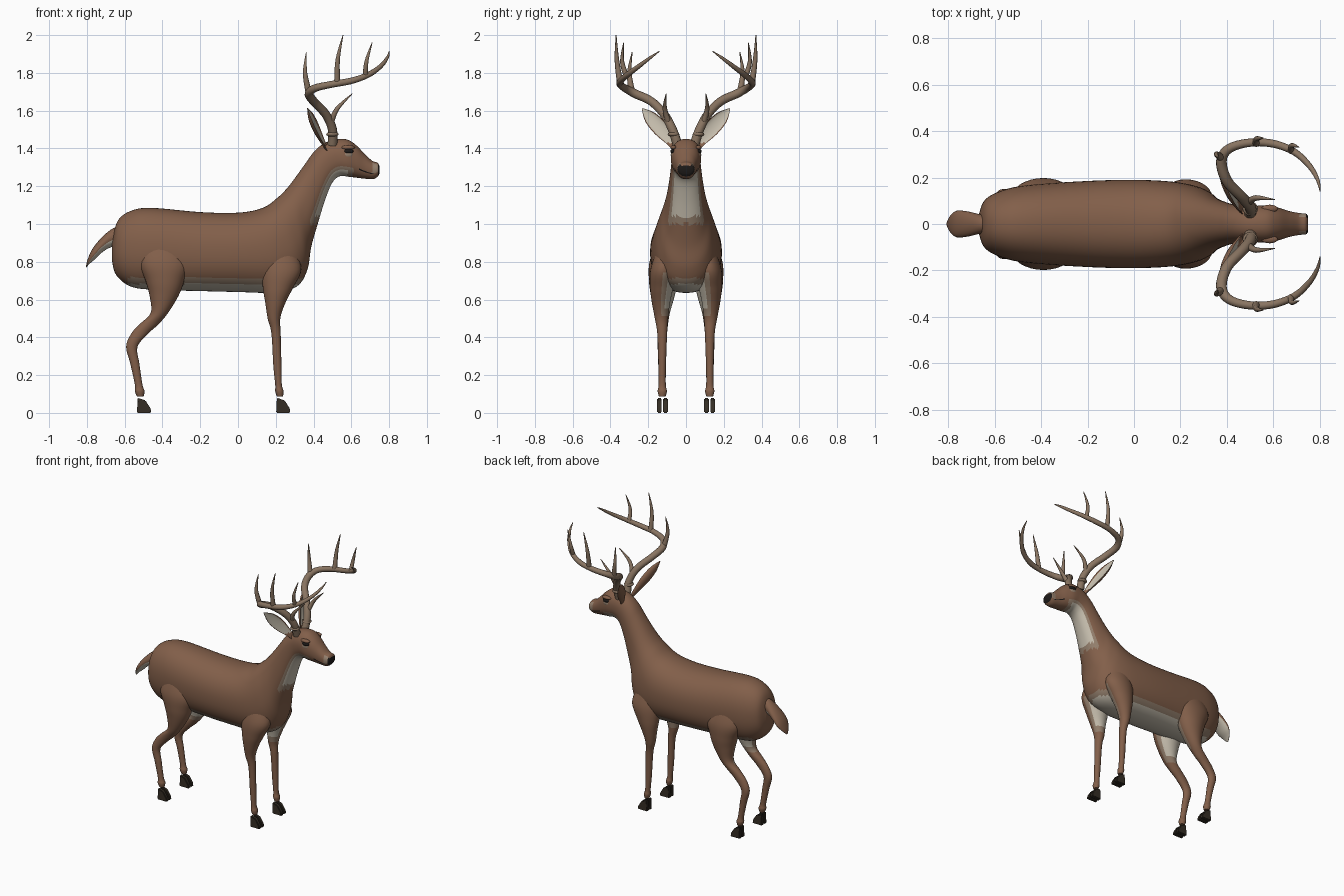
import bpy
import bmesh
from math import sin, cos, pi, radians, copysign
from mathutils import Vector

default_cube = bpy.data.objects.get("Cube")
if default_cube:
    bpy.data.objects.remove(default_cube)

# Flat colours
PALETTE = {
    "coat_brown": (0.225, 0.115, 0.068),
    "fur_white": (0.55, 0.50, 0.41),
    "fur_tan": (0.29, 0.21, 0.15),
    "antler_bone": (0.25, 0.175, 0.12),
    "hoof_dark": (0.035, 0.027, 0.018),
    "nose_black": (0.012, 0.01, 0.009),
}
MATERIALS = []
for label, rgb in PALETTE.items():
    material = bpy.data.materials.new(label)
    material.use_nodes = True
    material.diffuse_color = (*rgb, 1)
    material.node_tree.nodes["Principled BSDF"].inputs["Base Color"].default_value = (*rgb, 1)
    MATERIALS.append(material)
BROWN, WHITE, TAN, BONE, HOOF, BLACK = range(len(MATERIALS))


def finish(bm, name, sharp_angle=50):
    """Turn a bmesh into a smooth-shaded object carrying the palette."""
    bmesh.ops.recalc_face_normals(bm, faces=bm.faces)
    mesh = bpy.data.meshes.new(name)
    bm.to_mesh(mesh)
    bm.free()
    for material in MATERIALS:
        mesh.materials.append(material)
    mesh.shade_smooth()
    mesh.set_sharp_from_angle(angle=radians(sharp_angle))
    obj = bpy.data.objects.new(name, mesh)
    bpy.context.collection.objects.link(obj)
    return obj


def refine(rows, steps):
    """Catmull-Rom interpolation through rows of numbers."""
    rows = [Vector(row) for row in rows]
    last = len(rows) - 1
    result = []
    for i in range(last):
        a, b, c, d = rows[max(i - 1, 0)], rows[i], rows[i + 1], rows[min(i + 2, last)]
        for k in range(steps):
            t = k / steps
            result.append(b + (c - a) * (t / 2)
                          + (a * 2 - b * 5 + c * 4 - d) * (t * t / 2)
                          + (b * 3 - a - c * 3 + d) * (t ** 3 / 2))
    return result + [rows[last]]


def loft(name, sections, rule, sides=24, power=1.0, cupped=False):
    """Skin rings of (centre, side axis, up axis); rule(centre, across, up) picks the colour."""
    bm = bmesh.new()

    def bend(value):
        return copysign(abs(value) ** power, value)

    rings = []
    for centre, side, up in sections:
        ring = []
        for k in range(sides):
            angle = 2 * pi * k / sides
            rise = bend(sin(angle))
            if cupped and rise > 0:
                rise *= -0.5
            ring.append(bm.verts.new(centre + side * bend(cos(angle)) + up * rise))
        rings.append(ring)
    for low, high in zip(rings, rings[1:]):
        for k in range(sides):
            n = (k + 1) % sides
            face = bm.faces.new((low[k], low[n], high[n], high[k]))
            angle = 2 * pi * (k + 0.5) / sides
            face.material_index = rule(face.calc_center_median(), cos(angle), sin(angle))
    for ring in (rings[0], rings[-1]):
        cap = bm.faces.new(ring)
        cap.material_index = rule(cap.calc_center_median(), 0, 0)
    return finish(bm, name)


def profile_loft(name, rows, rule, steps=6, **options):
    """Rows are top x, top z, bottom x, bottom z, half width."""
    sections = []
    for tx, tz, bx, bz, w in refine(rows, steps):
        top, bottom = Vector((tx, 0, tz)), Vector((bx, 0, bz))
        sections.append(((top + bottom) / 2, Vector((0, w, 0)), (top - bottom) / 2))
    return loft(name, sections, rule, **options)


def tube(name, rows, rule, mirror, facing=(1, 0, 0), flat=1.0, steps=5, **options):
    """Rows are x, y, z, radius along a path."""
    rows = [Vector(row) for row in refine(rows, steps)]
    points = [Vector((r[0], r[1] * mirror, r[2])) for r in rows]
    sections = []
    for i, point in enumerate(points):
        along = (points[min(i + 1, len(points) - 1)] - points[max(i - 1, 0)]).normalized()
        side = along.cross(Vector(facing)).normalized()
        up = side.cross(along)
        sections.append((point, side * rows[i][3], up * rows[i][3] * flat))
    return loft(name, sections, rule, **options)


def ellipsoid(name, centre, radii, colour):
    bm = bmesh.new()
    bmesh.ops.create_uvsphere(bm, u_segments=16, v_segments=10, radius=1)
    bmesh.ops.scale(bm, vec=radii, verts=bm.verts)
    bmesh.ops.translate(bm, vec=centre, verts=bm.verts)
    for face in bm.faces:
        face.material_index = colour
    return finish(bm, name)


# Body, neck and head as one skin
def coat_rule(p, across, up):
    if p.x > 0.74 and up < 0.75:
        return BLACK
    if p.x > 0.71 and -0.3 < up < 0.75:
        return TAN
    if 0.64 < p.x < 0.72 and -0.46 < up < -0.33:
        return BLACK
    if p.z < 0.715 and p.x > -0.58:
        return WHITE if p.z < 0.682 else TAN
    if p.z > 1.0 and p.x < 0.61 and up < -0.4:
        return WHITE if up < -0.62 and p.z > 1.04 and p.x < 0.58 else TAN
    return BROWN


profile_loft("body", [
    (-.668, .91, -.668, .81, .04), (-.635, 1.02, -.645, .73, .105),
    (-.56, 1.072, -.57, .67, .145), (-.45, 1.085, -.45, .652, .168),
    (-.2, 1.063, -.2, .645, .185), (0, 1.06, 0, .64, .19),
    (.13, 1.085, .2, .637, .182), (.21, 1.14, .315, .672, .163),
    (.26, 1.19, .368, .76, .138), (.31, 1.255, .388, .88, .112),
    (.36, 1.325, .425, 1.01, .094), (.4, 1.38, .462, 1.13, .083),
    (.445, 1.42, .5, 1.22, .077), (.5, 1.445, .54, 1.253, .078),
    (.57, 1.449, .585, 1.25, .08), (.62, 1.422, .63, 1.245, .069),
    (.67, 1.372, .67, 1.24, .055), (.71, 1.335, .715, 1.238, .047),
    (.738, 1.325, .738, 1.25, .045), (.748, 1.31, .748, 1.265, .036),
], coat_rule, sides=56, power=0.9)

# Tail with a pale underside
profile_loft("tail", [
    (-.6, .99, -.6, .88, .04), (-.66, .978, -.66, .88, .042),
    (-.72, .93, -.71, .857, .054), (-.77, .87, -.755, .815, .057),
    (-.795, .815, -.785, .79, .036), (-.806, .772, -.804, .768, .008),
], lambda p, across, up: WHITE if up < -0.35 else BROWN)

# Leg rows: z, back x, front x, inner y, outer y
LEGS = {
    "front": [
        (.88, .14, .3, .04, .15), (.76, .125, .335, .05, .188), (.66, .132, .29, .068, .19),
        (.58, .145, .25, .085, .18), (.5, .157, .224, .095, .165), (.42, .177, .226, .1, .152),
        (.25, .187, .23, .106, .146), (.15, .197, .232, .107, .145),
        (.115, .197, .241, .101, .15), (.086, .206, .238, .108, .143)],
    "rear": [
        (.92, -.48, -.33, .06, .15), (.8, -.52, -.265, .06, .193), (.7, -.49, -.285, .045, .196),
        (.62, -.468, -.315, .06, .186), (.53, -.462, -.37, .085, .17), (.47, -.52, -.42, .095, .157),
        (.42, -.565, -.475, .1, .151), (.35, -.592, -.532, .103, .15), (.26, -.57, -.522, .106, .147),
        (.15, -.546, -.506, .107, .145), (.115, -.546, -.495, .101, .15), (.086, -.535, -.5, .108, .143)],
}
HOOF_BACK = {"front": 0.202, "rear": -0.535}
HOOF_OUTLINE = [(0, 0), (.075, 0), (.073, .022), (.045, .066), (.004, .08)]


def leg_rule(p, across, up):
    if across < -0.1 and 0.51 < p.z < 0.74:
        return WHITE if across < -0.35 and p.z > 0.55 else TAN
    return BROWN


def hoof_toe(name, x, y):
    bm = bmesh.new()
    face = bm.faces.new([bm.verts.new((x + px, y - 0.0125, pz)) for px, pz in HOOF_OUTLINE])
    moved = bmesh.ops.extrude_face_region(bm, geom=[face])["geom"]
    bmesh.ops.translate(bm, vec=(0, 0.025, 0),
                        verts=[v for v in moved if isinstance(v, bmesh.types.BMVert)])
    bmesh.ops.bevel(bm, geom=bm.edges[:], offset=0.004, segments=2, affect="EDGES")
    for face in bm.faces:
        face.material_index = HOOF
    return finish(bm, name)


# Antler rows: x, y, z, radius
BEAM = [
    (.5, .045, 1.42, .026), (.5, .072, 1.5, .024), (.465, .115, 1.58, .023),
    (.4, .185, 1.65, .023), (.376, .27, 1.69, .023), (.41, .325, 1.72, .02),
    (.5, .35, 1.74, .018), (.6, .345, 1.758, .017), (.69, .31, 1.79, .015),
    (.755, .25, 1.835, .012), (.79, .19, 1.88, .008), (.801, .14, 1.915, .002)]
TINES = {
    "brow_tine": [(.49, .09, 1.53, .016), (.525, .112, 1.61, .012), (.605, .105, 1.69, .002)],
    "rear_tine": [(.376, .285, 1.69, .018), (.355, .3, 1.8, .012), (.362, .285, 1.91, .002)],
    "middle_tine": [(.525, .348, 1.74, .017), (.528, .366, 1.87, .012), (.556, .37, 2.0, .002)],
    "front_tine": [(.675, .315, 1.78, .015), (.68, .338, 1.86, .011), (.71, .33, 1.96, .002)],
}
EAR = [(.475, .05, 1.395, .016), (.452, .085, 1.445, .028), (.425, .135, 1.505, .041),
       (.395, .19, 1.565, .034), (.368, .232, 1.612, .003)]


def bone_rule(p, across, up):
    return BONE


def ear_rule(p, across, up):
    return WHITE if up > 0 and abs(across) < 0.85 and p.z > 1.43 else BROWN


# Paired parts
for side_name, m in (("left", 1), ("right", -1)):
    for leg_name, rows in LEGS.items():
        part = f"{leg_name}_{side_name}"
        sections = [(Vector(((xb + xf) / 2, m * (yi + yo) / 2, z)),
                     Vector((0, m * (yo - yi) / 2, 0)), Vector(((xf - xb) / 2, 0, 0)))
                    for z, xb, xf, yi, yo in refine(rows, 6)]
        loft(f"{part}_leg", sections, leg_rule, sides=28)
        for toe, y in (("inner", 0.109), ("outer", 0.141)):
            hoof_toe(f"{part}_{toe}_hoof", HOOF_BACK[leg_name], m * y)

    tube(f"{side_name}_antler_beam", BEAM, bone_rule, m, facing=(.3, .2, 1), sides=14)
    for tine_name, rows in TINES.items():
        tube(f"{side_name}_{tine_name}", rows, bone_rule, m, sides=10)
    ellipsoid(f"{side_name}_antler_burr", (.5, m * .066, 1.475), (.033, .031, .014), BONE)

    tube(f"{side_name}_ear", EAR, ear_rule, m, flat=0.7, cupped=True)

    ellipsoid(f"{side_name}_eye_patch", (.578, m * .066, 1.366), (.032, .015, .022), TAN)
    ellipsoid(f"{side_name}_eye", (.585, m * .069, 1.385), (.027, .014, .014), BLACK)
    ellipsoid(f"{side_name}_brow", (.583, m * .066, 1.405), (.036, .017, .012), BROWN)
